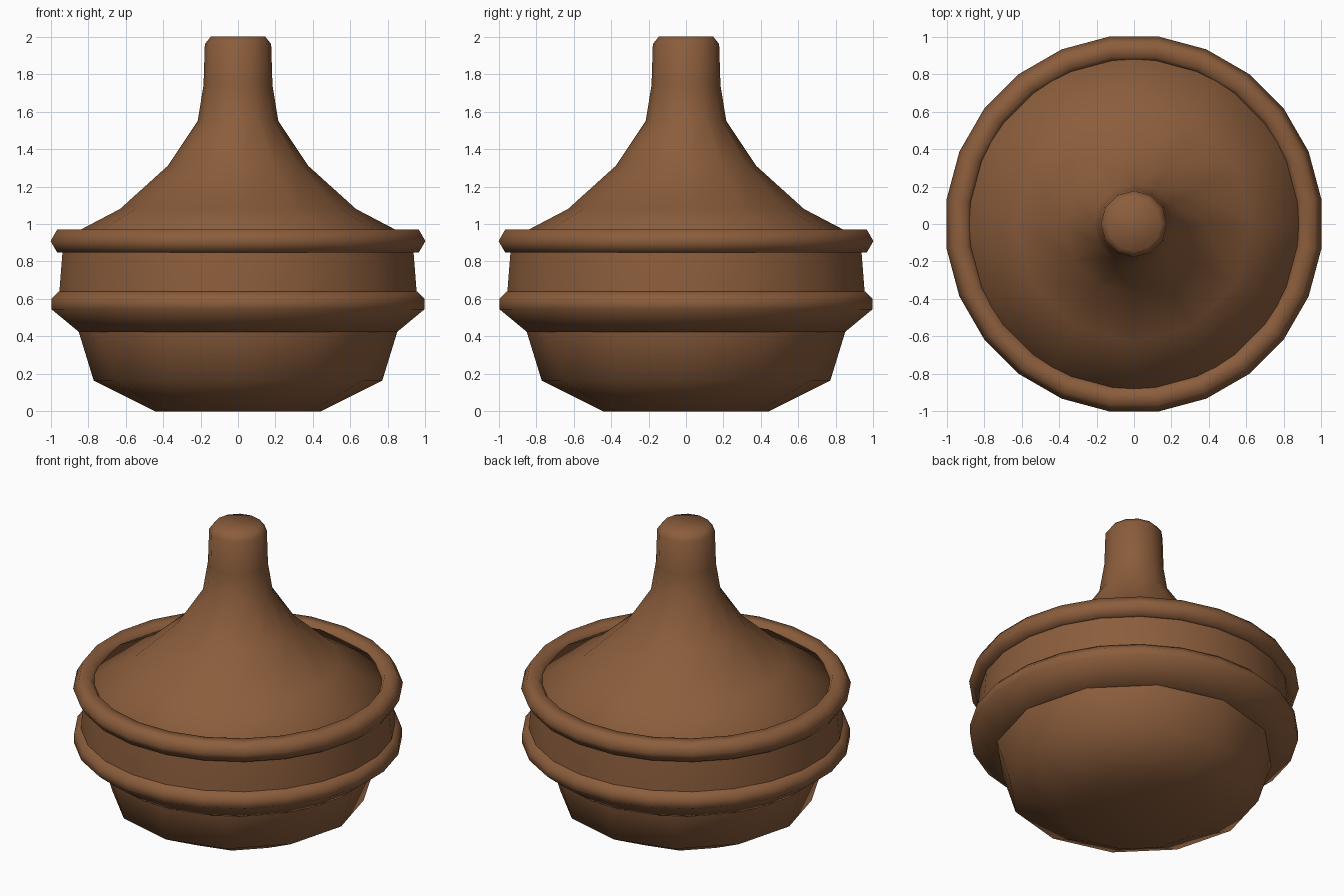
import bpy, bmesh, math

if "Cube" in bpy.data.objects:
    bpy.data.objects.remove(bpy.data.objects["Cube"])

clay = bpy.data.materials.new("clay")
clay.diffuse_color = (0.26, 0.11, 0.045, 1)
clay.use_nodes = True
clay.node_tree.nodes["Principled BSDF"].inputs["Base Color"].default_value = clay.diffuse_color


def lathe(name, profile, sides, offset=0.0, closed=False):
    """Spin (radius, z) points, listed upwards on the outside, around z."""
    bm = bmesh.new()
    rings = []
    for r, z in profile:
        rings.append([bm.verts.new((r * math.cos(offset + math.tau * i / sides),
                                    r * math.sin(offset + math.tau * i / sides), z))
                      for i in range(sides)])
    pairs = list(zip(rings, rings[1:]))
    if closed:
        pairs.append((rings[-1], rings[0]))
    else:
        bm.faces.new(rings[0][::-1])
        bm.faces.new(rings[-1])
    for a, b in pairs:
        for i in range(sides):
            j = (i + 1) % sides
            bm.faces.new((a[i], a[j], b[j], b[i]))
    bmesh.ops.recalc_face_normals(bm, faces=bm.faces)
    mesh = bpy.data.meshes.new(name)
    bm.to_mesh(mesh)
    bm.free()
    mesh.materials.append(clay)
    ob = bpy.data.objects.new(name, mesh)
    bpy.context.collection.objects.link(ob)
    bpy.ops.object.select_all(action='DESELECT')
    ob.select_set(True)
    bpy.context.view_layer.objects.active = ob
    bpy.ops.object.shade_smooth_by_angle(angle=math.radians(70))
    return ob


# Rings have 24 sides with a flat facing each axis
HALF = math.radians(7.5)
K = 1 / math.cos(HALF)


def ring(name, profile, closed=False):
    return lathe(name, [(r * K, z) for r, z in profile], 24, HALF, closed)


# Rounded bowl
lathe("bowl", [(0.44, 0), (0.77, 0.165), (0.85, 0.425), (0.86, 0.55)], 12)

# Flared lip of the bowl
ring("bowl_lip", [(0.78, 0.425), (0.85, 0.425), (0.995, 0.545),
                  (0.995, 0.60), (0.955, 0.64), (0.80, 0.64)], closed=True)

# Plain wall between lip and lid
ring("wall_band", [(0.955, 0.60), (0.953, 0.64), (0.937, 0.845), (0.93, 0.90)])

# Six-sided rim of the lid
rim = [(0.928 + 0.072 * math.cos(math.tau * i / 6),
        0.909 + 0.072 * math.sin(math.tau * i / 6)) for i in range(6)]
ring("lid_rim", rim, closed=True)

# Conical lid running up into the handle
lathe("lid", [(0.91, 0.89), (0.91, 0.933), (0.63, 1.08), (0.375, 1.31), (0.215, 1.55),
              (0.184, 1.74), (0.177, 1.96), (0.145, 2.0)], 12)
